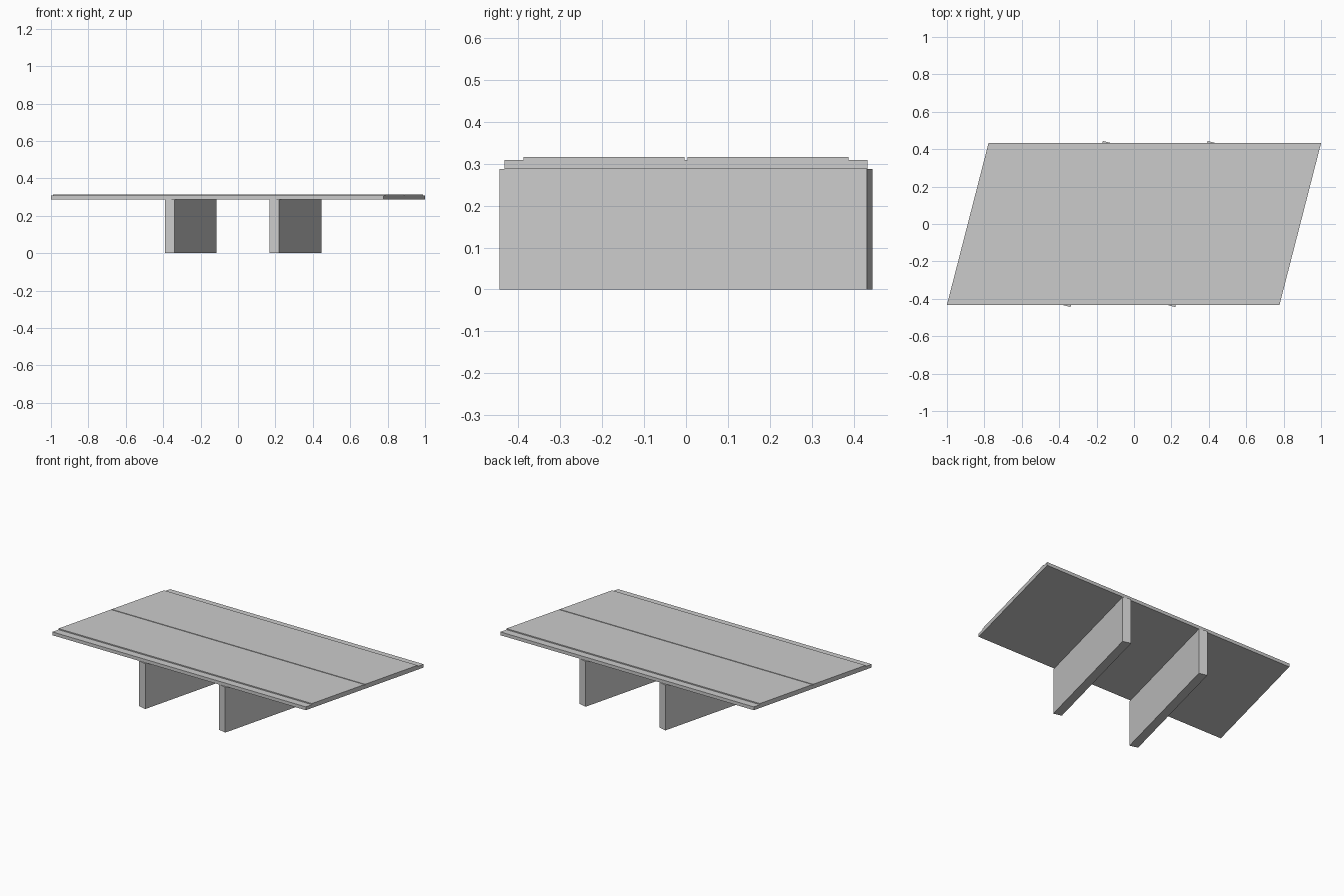
import bpy, bmesh, math
from mathutils import Matrix

if "Cube" in bpy.data.objects:
    bpy.data.objects.remove(bpy.data.objects["Cube"])

SKEW = 0.257          # x shift per unit y
HALF_LEN = 0.889      # half length of the deck along x


def finish(bm, name):
    bmesh.ops.recalc_face_normals(bm, faces=bm.faces)
    mesh = bpy.data.meshes.new(name)
    bm.to_mesh(mesh)
    bm.free()
    obj = bpy.data.objects.new(name, mesh)
    bpy.context.collection.objects.link(obj)
    return obj


# Deck: cross-section in y/z with low edge strips, raised lanes and centre slot
half = [(0.003, 0.309), (0.003, 0.315), (0.387, 0.315),
        (0.387, 0.308), (0.432, 0.308), (0.432, 0.287)]
profile = half + [(-y, z) for y, z in reversed(half)]
bm = bmesh.new()
ends = [[bm.verts.new((s * HALF_LEN + SKEW * y, y, z)) for y, z in profile]
        for s in (-1, 1)]
for ring in ends:
    bm.faces.new(ring)
n = len(profile)
for i in range(n):
    j = (i + 1) % n
    bm.faces.new((ends[0][i], ends[0][j], ends[1][j], ends[1][i]))
finish(bm, "bridge_deck")

# Wall piers: rectangular slabs turned to follow the skew
for name, x in (("left_pier_wall", -0.253), ("right_pier_wall", 0.307)):
    bm = bmesh.new()
    bmesh.ops.create_cube(bm, size=1, matrix=Matrix.Diagonal((0.0535, 0.903, 0.287, 1)))
    pier = finish(bm, name)
    pier.location = (x, 0, 0.1435)
    pier.rotation_euler.z = -math.atan(SKEW)
